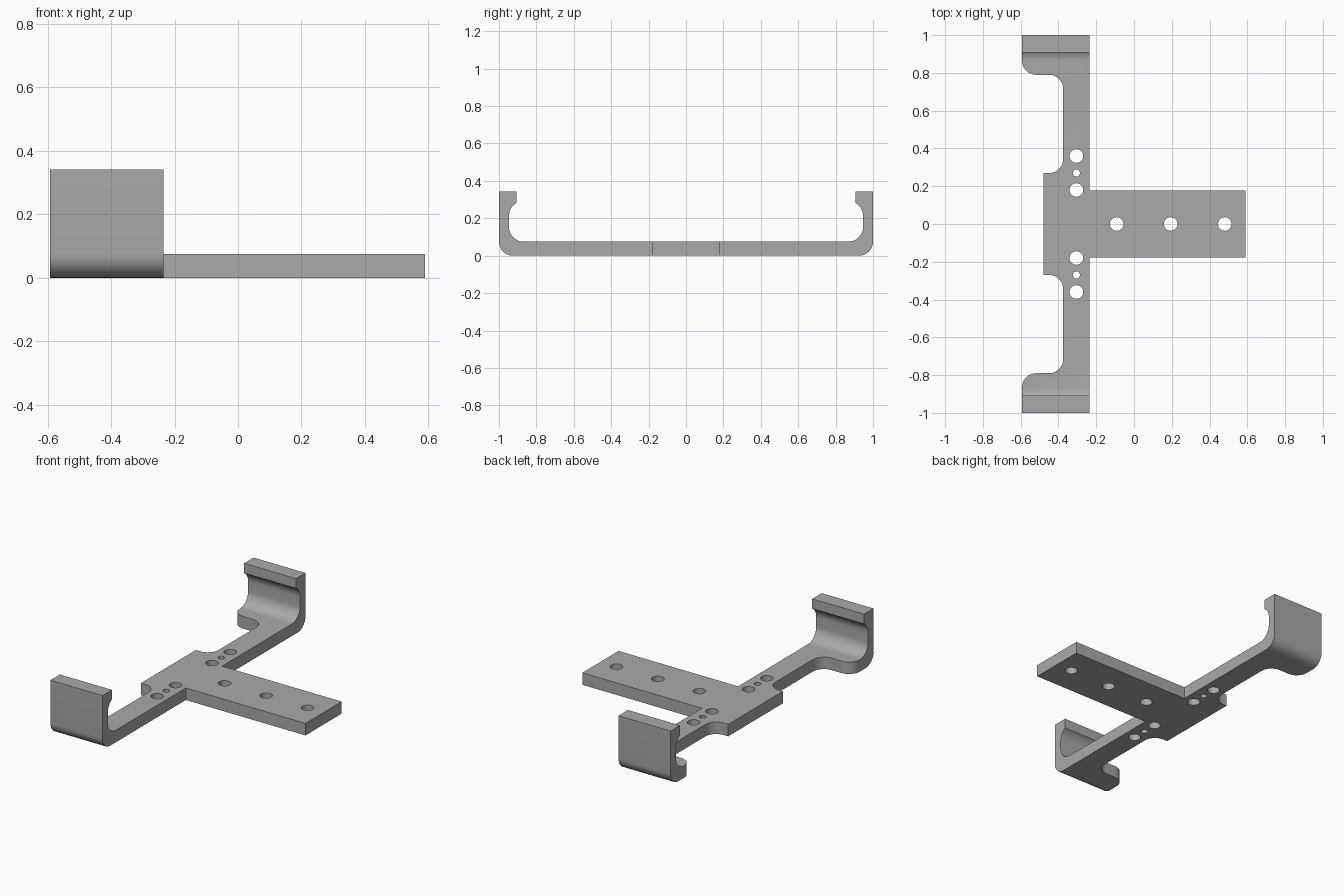
import bpy, bmesh
from math import cos, sin, radians
from mathutils import Matrix

cube = bpy.data.objects.get("Cube")
if cube:
    bpy.data.objects.remove(cube, do_unlink=True)

grey = bpy.data.materials.new("mid grey")
grey.use_nodes = True
colour = (0.4, 0.4, 0.4, 1)
grey.diffuse_color = colour
grey.node_tree.nodes["Principled BSDF"].inputs["Base Color"].default_value = colour


def arc(cx, cy, r, start, end, steps=12):
    """Points on a circular arc, angles in degrees."""
    angles = [radians(start + (end - start) * i / steps) for i in range(steps + 1)]
    return [(cx + r * cos(a), cy + r * sin(a)) for a in angles]


def new_object(name, bm):
    bmesh.ops.recalc_face_normals(bm, faces=bm.faces)
    mesh = bpy.data.meshes.new(name)
    bm.to_mesh(mesh)
    bm.free()
    mesh.materials.append(grey)
    obj = bpy.data.objects.new(name, mesh)
    bpy.context.collection.objects.link(obj)
    return obj


def prism(name, points, offset):
    """Extrude a closed outline of 3D points along an offset."""
    bm = bmesh.new()
    face = bm.faces.new([bm.verts.new(p) for p in points])
    moved = bmesh.ops.extrude_face_region(bm, geom=[face])["geom"]
    bmesh.ops.translate(bm, vec=offset, verts=[v for v in moved if isinstance(v, bmesh.types.BMVert)])
    return new_object(name, bm)


def boolean(target, cutter, operation):
    mod = target.modifiers.new(operation.title(), "BOOLEAN")
    mod.operation, mod.object, mod.solver = operation, cutter, "EXACT"
    bpy.context.view_layer.objects.active = target
    bpy.ops.object.modifier_apply(modifier=mod.name)
    bpy.data.objects.remove(cutter, do_unlink=True)


# Plan outline of one half: tongue, arm, rounded hook tab and centre block
R = 0.075
right, left, tab, block = -0.235, -0.375, -0.593, -0.48
half = [(0.59, 0.178), (right, 0.178), (right, 1.1), (tab, 1.1)]
half += arc(tab + R, 0.79 + R, R, 180, 270)
half += arc(left - R, 0.79 - R, R, 90, 0)
half += arc(left - R, 0.27 + R, R, 0, -90)
half += [(block, 0.27)]
plan = half + [(x, -y) for x, y in reversed(half)]
bracket = prism("bracket", [(x, y, -0.1) for x, y in plan], (0, 0, 0.6))

# Side profile: flat strip rising into a hooked, lipped wall at each end
T, top, lip, wall = 0.075, 0.342, 0.907, 0.947
side = arc(1 - R, R, R, -90, 0)
side += [(1, top), (lip, top)]
side += arc(wall - 0.08, 0.212, 0.08, 60, 0)
side += arc(wall - 0.08, T + 0.08, 0.08, 0, -90)
# Lip underside begins directly below the lip face
side[15] = (lip, side[15][1])
profile = side + [(-y, z) for y, z in reversed(side)]
strip = prism("side_profile", [(-0.8, y, z) for y, z in profile], (1.6, 0, 0))
boolean(bracket, strip, "INTERSECT")

# Screw holes through the tongue and both arms
holes = [(x, 0, 0.036) for x in (-0.092, 0.194, 0.48)]
for s in (-1, 1):
    holes += [(-0.305, s * 0.18, 0.036), (-0.305, s * 0.27, 0.019), (-0.305, s * 0.36, 0.036)]
bm = bmesh.new()
for x, y, r in holes:
    bmesh.ops.create_cone(bm, cap_ends=True, segments=32, radius1=r, radius2=r,
                          depth=0.4, matrix=Matrix.Translation((x, y, 0.04)))
boolean(bracket, new_object("hole_cutters", bm), "DIFFERENCE")

# Smooth fillets and holes, crisp edges elsewhere
bpy.ops.object.select_all(action="DESELECT")
bracket.select_set(True)
bpy.context.view_layer.objects.active = bracket
bpy.ops.object.shade_smooth_by_angle(angle=radians(30))
